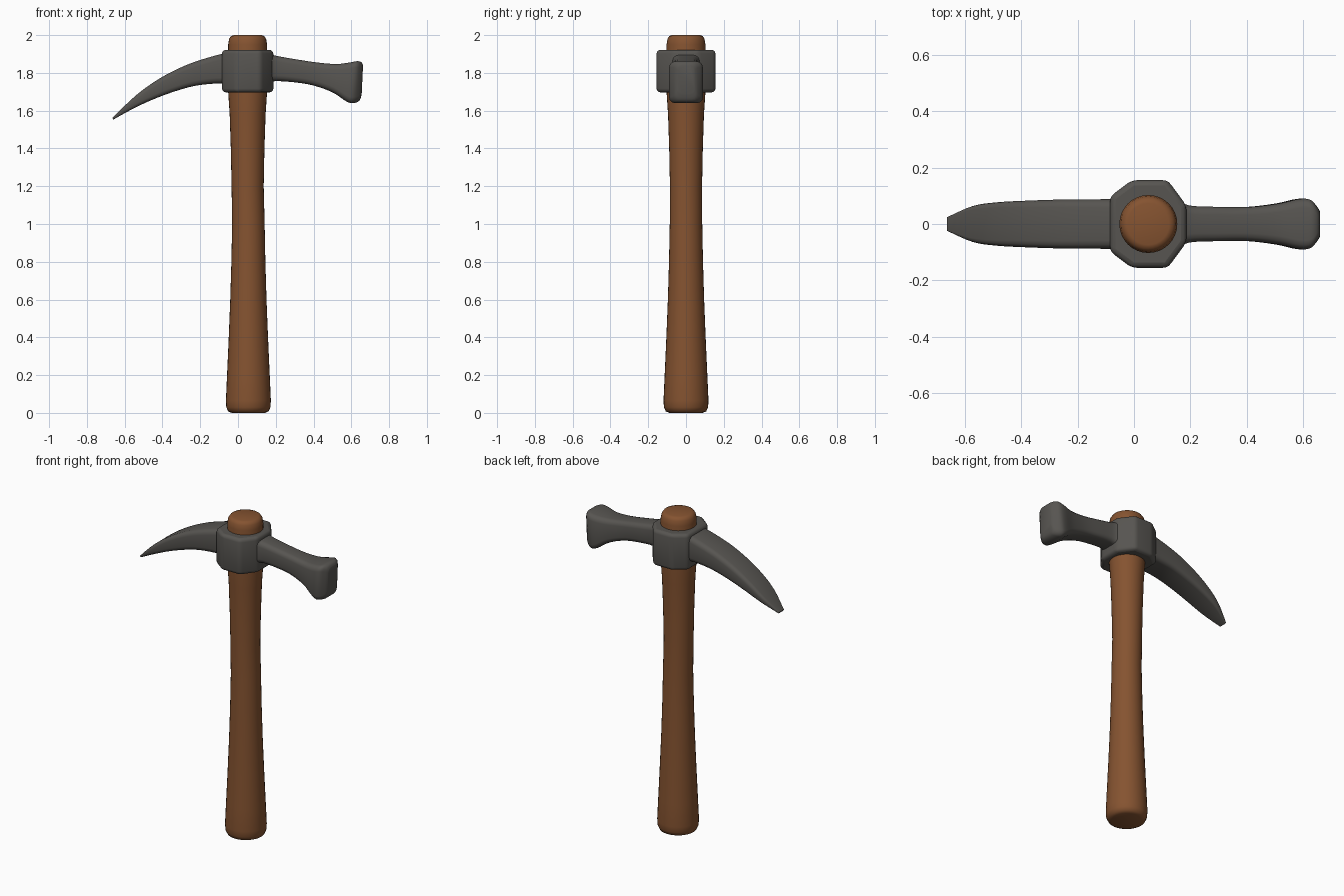
import bpy, bmesh, math

if "Cube" in bpy.data.objects:
    bpy.data.objects.remove(bpy.data.objects["Cube"])

CX = 0.055  # handle axis


def material(name, rgb):
    m = bpy.data.materials.new(name)
    m.diffuse_color = (*rgb, 1)
    m.use_nodes = True
    m.node_tree.nodes["Principled BSDF"].inputs["Base Color"].default_value = m.diffuse_color
    return m


wood = material("brown wood", (0.235, 0.087, 0.03))
iron = material("dark iron", (0.095, 0.09, 0.082))


def loft(name, rings, mat, bevel=0, angle=40):
    """Join equal-length rings of points into a capped, smooth-shaded solid."""
    bm = bmesh.new()
    vs = [[bm.verts.new(p) for p in r] for r in rings]
    n = len(vs[0])
    for a, b in zip(vs, vs[1:]):
        for i in range(n):
            j = (i + 1) % n
            bm.faces.new((a[i], a[j], b[j], b[i]))
    bm.faces.new(vs[0])
    bm.faces.new(vs[-1])
    bmesh.ops.recalc_face_normals(bm, faces=bm.faces)
    me = bpy.data.meshes.new(name)
    bm.to_mesh(me)
    bm.free()
    me.materials.append(mat)
    ob = bpy.data.objects.new(name, me)
    bpy.context.collection.objects.link(ob)
    for o in bpy.context.selected_objects:
        o.select_set(False)
    ob.select_set(True)
    bpy.context.view_layer.objects.active = ob
    bpy.ops.object.shade_smooth_by_angle(angle=math.radians(angle))
    if bevel:
        mod = ob.modifiers.new("soft edges", "BEVEL")
        mod.width, mod.segments = bevel, 3
        mod.limit_method = "ANGLE"
        mod.angle_limit = math.radians(25)
    return ob


def section(xt, zt, xb, zb, w, r):
    """Rounded rectangle across the head, from a top to a bottom point."""
    h = math.hypot(xt - xb, zt - zb)
    r = min(r, w * 0.8, h * 0.45)
    pts = []
    for k, (sy, sz) in enumerate(((1, 1), (-1, 1), (-1, -1), (1, -1))):
        for s in range(4):
            a = math.radians(90 * k + 30 * s)
            y = sy * (w - r) + r * math.cos(a)
            t = 0.5 + (sz * (h / 2 - r) + r * math.sin(a)) / h
            pts.append((xb + t * (xt - xb), y, zb + t * (zt - zb)))
    return pts


def smooth(rows, steps=4):
    """Catmull-Rom interpolation between section parameters."""
    out = []
    for i in range(len(rows) - 1):
        q = [rows[max(0, min(len(rows) - 1, i + k))] for k in (-1, 0, 1, 2)]
        for s in range(steps):
            t = s / steps
            out.append([b + 0.5 * t * (c - a + t * (2*a - 5*b + 4*c - d + t * (3*(b - c) + d - a)))
                        for a, b, c, d in zip(*q)])
    return out + [list(rows[-1])]


# Turned wooden handle, flared at the bottom and top
profile = [(0.088, 0), (0.107, 0.008), (0.117, 0.03), (0.119, 0.065), (0.113, 0.2),
           (0.104, 0.4), (0.096, 0.6), (0.090, 0.8), (0.086, 1.0), (0.085, 1.2),
           (0.089, 1.4), (0.095, 1.58), (0.103, 1.7), (0.103, 1.95), (0.098, 1.98),
           (0.088, 1.995), (0.074, 2.0)]
loft("handle", [[(CX - (0.004 if z > 1 else 0) + r * math.cos(i * math.tau / 32),
                  r * math.sin(i * math.tau / 32), z) for i in range(32)]
                for r, z in profile], wood, angle=60)

# Eight-sided collar around the handle
half = [(-0.085, 0.098), (-0.008, 0.156), (0.12, 0.156), (0.187, 0.065)]
outline = half + [(x, -y) for x, y in reversed(half)]
loft("collar", [[(x, y, z) for x, y in outline] for z in (1.697, 1.922)],
     iron, bevel=0.02, angle=60)

# Curved pick blade: top x, top z, bottom x, bottom z, half width, corner radius
pick = [(-0.05, 1.906, -0.05, 1.74, 0.088, 0.03), (-0.12, 1.892, -0.11, 1.744, 0.088, 0.03),
        (-0.26, 1.847, -0.23, 1.731, 0.087, 0.027), (-0.39, 1.785, -0.35, 1.697, 0.083, 0.024),
        (-0.50, 1.713, -0.46, 1.655, 0.077, 0.02), (-0.58, 1.645, -0.56, 1.608, 0.064, 0.015),
        (-0.665, 1.562, -0.66, 1.553, 0.025, 0.004)]
loft("pick_blade", [section(*p) for p in smooth(pick)], iron, angle=60)

# Hammer arm flaring into a striking face
arm = [(0.16, 1.905, 0.16, 1.74, 0.088, 0.03), (0.195, 1.892, 0.195, 1.756, 0.066, 0.03),
       (0.30, 1.873, 0.30, 1.75, 0.061, 0.028), (0.42, 1.855, 0.40, 1.733, 0.061, 0.028),
       (0.52, 1.847, 0.50, 1.697, 0.073, 0.03), (0.59, 1.855, 0.575, 1.648, 0.089, 0.032),
       (0.63, 1.862, 0.61, 1.640, 0.086, 0.032), (0.652, 1.857, 0.643, 1.653, 0.062, 0.03),
       (0.662, 1.842, 0.655, 1.69, 0.045, 0.025)]
loft("hammer_arm", [section(*p) for p in smooth(arm)], iron, angle=60)
